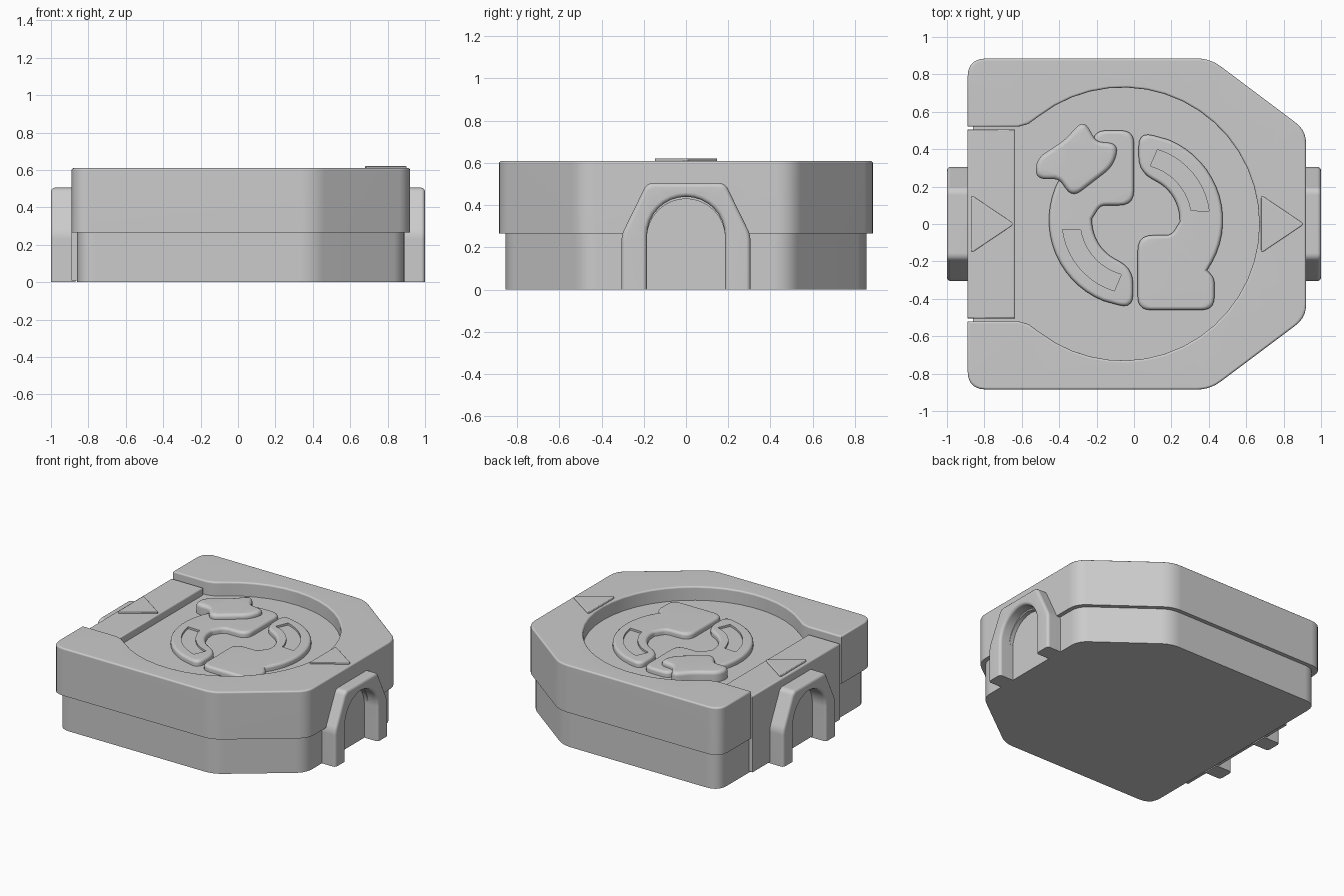
import bpy, bmesh
from math import cos, sin, radians, pi
from mathutils import Matrix, Vector

if "Cube" in bpy.data.objects:
    bpy.data.objects.remove(bpy.data.objects["Cube"])

grey = bpy.data.materials.new("light_grey")
grey.use_nodes = True
grey.diffuse_color = (0.6, 0.6, 0.6, 1)
grey.node_tree.nodes["Principled BSDF"].inputs["Base Color"].default_value = (0.6, 0.6, 0.6, 1)


def rounded(corners, steps=5):
    """Round each (x, y, d) corner, starting d away from it; d = 0 stays sharp."""
    out = []
    n = len(corners)
    for i, (x, y, d) in enumerate(corners):
        p = Vector((x, y))
        if d == 0:
            out.append(p)
            continue
        a = p + (Vector(corners[i - 1][:2]) - p).normalized() * d
        b = p + (Vector(corners[(i + 1) % n][:2]) - p).normalized() * d
        for s in range(steps + 1):
            t = s / steps
            out.append(a * (1 - t) ** 2 + p * 2 * t * (1 - t) + b * t * t)
    return out


def arc(r, start, end, steps, cx=0, cy=0):
    angles = [radians(start + (end - start) * i / steps) for i in range(steps + 1)]
    return [(cx + r * cos(a), cy + r * sin(a), 0) for a in angles]


def prism(name, corners, z0, z1, bevel=0.0, matrix=Matrix()):
    """Extrude a profile from z0 to z1 and round its upper rim."""
    bm = bmesh.new()
    low = [bm.verts.new((p.x, p.y, z0)) for p in rounded(corners)]
    top = [bm.verts.new((v.co.x, v.co.y, z1)) for v in low]
    bm.faces.new(low)
    bm.faces.new(top)
    for i in range(len(low)):
        bm.faces.new((low[i - 1], low[i], top[i], top[i - 1]))
    bmesh.ops.recalc_face_normals(bm, faces=bm.faces)
    if bevel:
        # Edges lying on the profile's ground line stay sharp
        rim_verts = set(top)
        edges = [e for e in bm.edges if all(v in rim_verts for v in e.verts)
                 and any(v.co.y for v in e.verts)]
        bmesh.ops.bevel(bm, geom=edges, offset=bevel, segments=3, profile=0.5,
                        affect='EDGES', clamp_overlap=False)
    bmesh.ops.triangulate(bm, faces=[f for f in bm.faces if len(f.verts) > 4])
    bm.transform(matrix)
    mesh = bpy.data.meshes.new(name)
    bm.to_mesh(mesh)
    bm.free()
    mesh.materials.append(grey)
    obj = bpy.data.objects.new(name, mesh)
    bpy.context.collection.objects.link(obj)
    return obj


def activate(obj):
    bpy.ops.object.select_all(action='DESELECT')
    obj.select_set(True)
    bpy.context.view_layer.objects.active = obj


def cut(obj, cutter):
    mod = obj.modifiers.new("cut", 'BOOLEAN')
    mod.operation = 'DIFFERENCE'
    mod.solver = 'EXACT'
    mod.object = cutter
    activate(obj)
    bpy.ops.object.modifier_apply(modifier=mod.name)
    bpy.data.objects.remove(cutter)


def flip(points):
    """Reflect a profile across y = 0, reversing its order."""
    return [(x, -y, d) for x, y, d in reversed(points)]


def outline(i):
    """Half of the housing outline, inset by i."""
    return [(-0.89 + i, 0.885 - i, 0.1), (0.407 - i / 3, 0.885 - i, 0.07),
            (0.92 - i, 0.5 - i / 2, 0.07)]


# Housing base, whose top is the pocket floor
base_half = outline(0.03)
parts = [prism("base", base_half + flip(base_half), 0, 0.51)]

# Wider rim around the pocket, open towards the left end
rim_half = arc(0.73, 8, 128, 15, -0.06)
rim_half += [(-0.565, 0.535, 0), (-0.62, 0.52, 0), (-0.89, 0.52, 0)] + outline(0)
rim = prism("rim", [(0.67, 0, 0)] + rim_half + flip(rim_half), 0.265, 0.61, 0.012)
parts.append(rim)

# End plate that closes the channel
plate_half = [(-0.89, 0.505, 0), (-0.635, 0.505, 0)]
parts.append(prism("end_plate", plate_half + flip(plate_half), 0.01, 0.565, 0.012))

# Arched side brackets, with the doorway cut into the rim
upright = Matrix(((0, 0, 1, 0), (1, 0, 0, 0), (0, 1, 0, 0), (0, 0, 0, 1)))
doorway = [(0.185, 0, 0)] + arc(0.185, 0, 180, 16, 0, 0.255) + [(-0.185, 0, 0)]
bracket = [(-0.305, 0, 0), (-0.305, 0.26, 0.03), (-0.185, 0.505, 0.03),
           (0.185, 0.505, 0.03), (0.305, 0.26, 0.03), (0.305, 0, 0)] + doorway
cut(rim, prism("doorway_cutter", [(x, y - 0.01, d) for x, y, d in doorway], 0.8, 1.1,
               matrix=upright))
for name, angle in (("left_bracket", 0), ("right_bracket", pi)):
    parts.append(prism(name, bracket, 0.87, 1.0, 0.02,
                       Matrix.Rotation(angle, 4, 'Z') @ upright))

# Direction triangles
for name, x, z in (("plate_triangle", -0.87, 0.56), ("rim_triangle", 0.68, 0.605)):
    parts.append(prism(name, [(x, 0.155, 0.02), (x + 0.23, 0, 0.02), (x, -0.155, 0.02)],
                       z, z + 0.016, 0.005))

# Emblem: two curved arms with square ends, the second turned half a circle
slot = arc(0.395, 7, 73, 10) + arc(0.3, 75, 10, 10)
for name, angle, block in (("lower_arm", 0, 0.42), ("upper_arm", pi, 0.23)):
    place = Matrix.Translation((0.01, 0.02, 0)) @ Matrix.Rotation(angle, 4, 'Z')
    shape = arc(0.465, 68, -35, 16)
    shape += [(block, -0.31, 0.03), (block, -0.48, 0.07), (0.01, -0.48, 0.07),
              (0.01, -0.08, 0.08), (0.19, -0.08, 0.03)]
    shape += arc(0.235, -2, 62, 10)
    shape += [(0.015, 0.26, 0.08), (0.015, 0.475, 0.08)]
    arm = prism(name, shape, 0.5, 0.55, 0.02, place)
    cut(arm, prism("slot_cutter", slot, 0.535, 0.6, matrix=place))
    parts.append(arm)

# Lobed leaf on the upper arm
leaf = [(-0.27, 0.56, 0.06), (-0.2, 0.44, 0.03), (-0.08, 0.43, 0.06), (-0.11, 0.31, 0.06),
        (-0.33, 0.14, 0.06), (-0.4, 0.24, 0.03), (-0.53, 0.24, 0.06), (-0.52, 0.35, 0.05),
        (-0.37, 0.45, 0.04)]
parts.append(prism("leaf", leaf, 0.5, 0.585, 0.025))

# Smooth rounded edges while keeping the broad faces flat
for obj in parts:
    activate(obj)
    bpy.ops.object.shade_smooth_by_angle(angle=radians(32))
    obj.modifiers.new("flat_faces", 'WEIGHTED_NORMAL').keep_sharp = True
